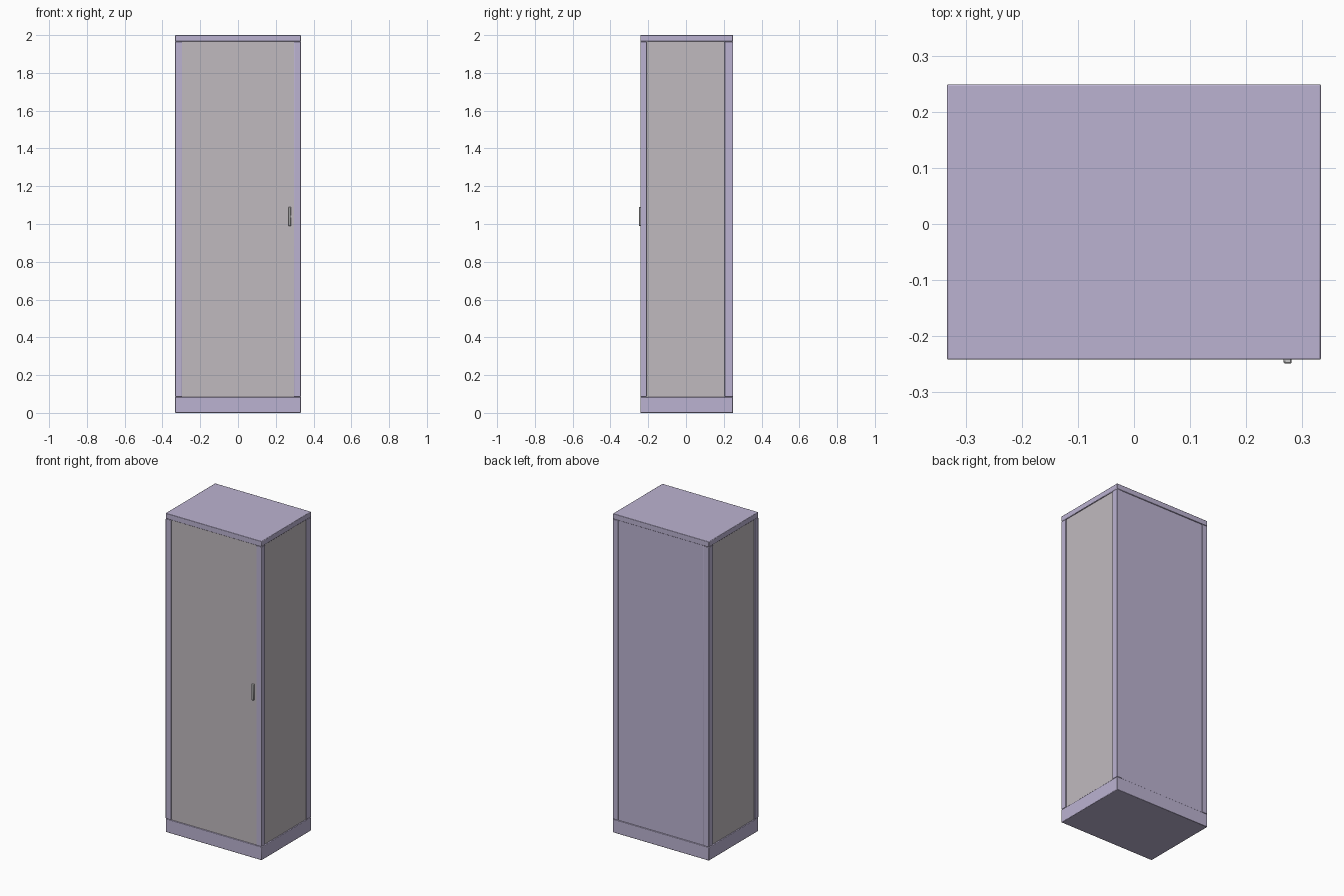
import bpy

if "Cube" in bpy.data.objects:
    bpy.data.objects.remove(bpy.data.objects["Cube"])

W = 0.333                 # half width
YF, YB = -0.242, 0.249    # front and back of the body
Z0, Z1 = 0.085, 1.965     # top of plinth, underside of lid
POST = 0.037              # post width


def material(name, rgb):
    m = bpy.data.materials.new(name)
    m.diffuse_color = (*rgb, 1)
    m.use_nodes = True
    m.node_tree.nodes["Principled BSDF"].inputs["Base Color"].default_value = m.diffuse_color
    return m


lilac = material("lilac_paint", (0.50, 0.45, 0.64))
warm_grey = material("warm_grey", (0.53, 0.49, 0.52))


def box(name, lo, hi, mat=None, bevel=0.0, segments=2):
    """Box between two corners, with optional rounded edges."""
    bpy.ops.mesh.primitive_cube_add(size=1, location=[(a + b) / 2 for a, b in zip(lo, hi)])
    ob = bpy.context.object
    ob.name = name
    ob.scale = [b - a for a, b in zip(lo, hi)]
    bpy.ops.object.transform_apply(location=False, rotation=False, scale=True)
    if mat:
        ob.data.materials.append(mat)
    if bevel:
        mod = ob.modifiers.new("bevel", 'BEVEL')
        mod.width = bevel
        mod.segments = segments
        bpy.ops.object.shade_smooth_by_angle()
    return ob


# Plinth and lid
box("base", (-W, YF, 0), (W, YB, Z0 - 0.001), lilac, 0.003)
box("top", (-W, YF, Z1 + 0.001), (W, YB, 2.0), lilac, 0.003)

# Corner posts, side panels
for side, s in (("left", -1), ("right", 1)):
    xs = sorted((s * W, s * (W - POST)))
    box(f"front_post_{side}", (xs[0], YF, Z0), (xs[1], -0.207, Z1), lilac, 0.002)
    box(f"back_post_{side}", (xs[0], 0.205, Z0), (xs[1], YB, Z1), lilac, 0.002)
    xp = sorted((s * (W - 0.005), s * (W - 0.02)))
    box(f"side_panel_{side}", (xp[0], -0.204, Z0), (xp[1], 0.205, Z1), warm_grey)

# Door panel and back panel, slightly recessed between the posts
inner = W - POST
box("door_panel", (-inner, YF + 0.004, Z0), (inner, -0.212, Z1), warm_grey)
box("back_panel", (-inner, YB - 0.02, Z0), (inner, YB - 0.004, Z1), lilac)

# Door handle
box("door_handle", (0.267, -0.249, 0.99), (0.281, YF + 0.006, 1.09), None, 0.002, 1)
